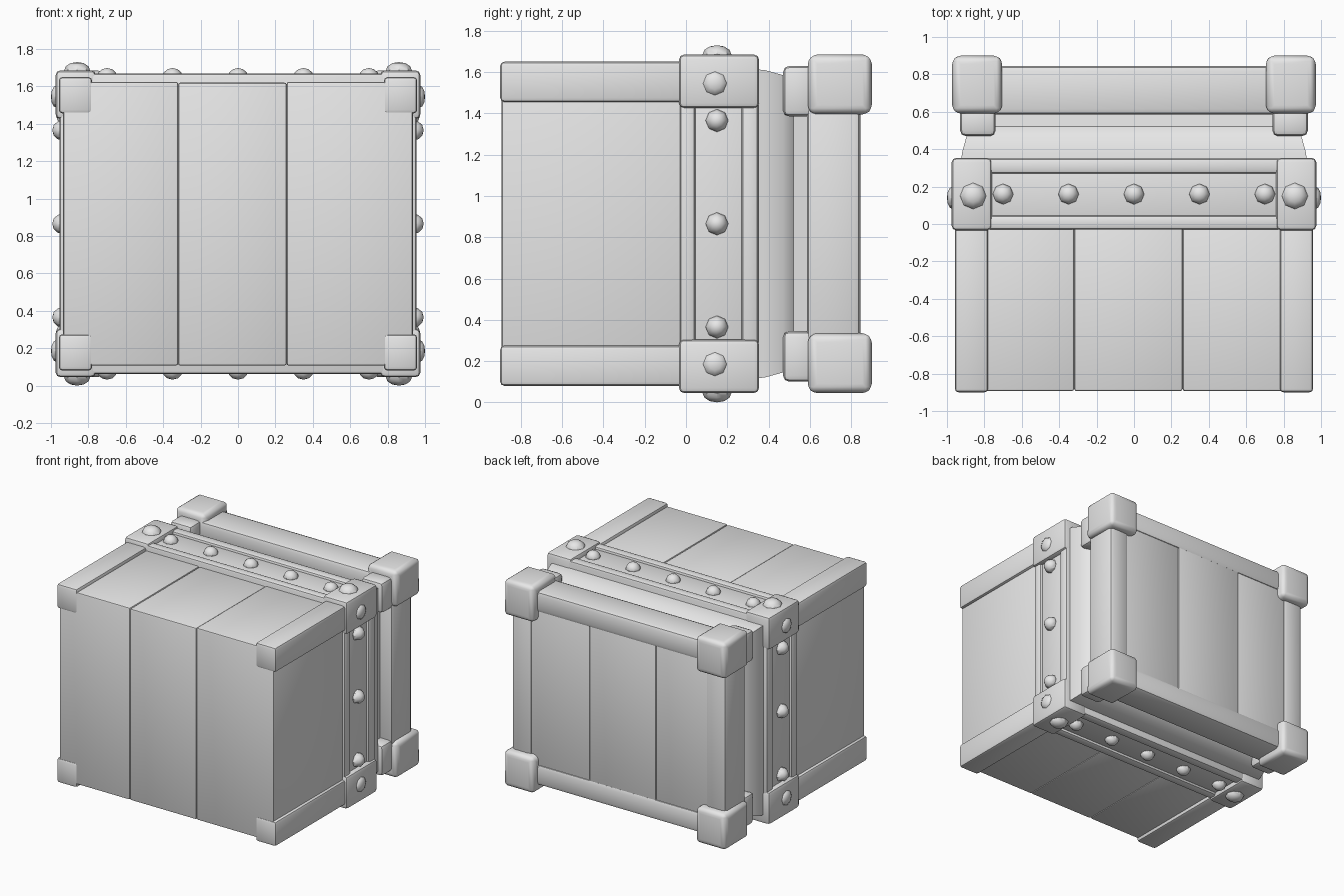
import bpy, bmesh, math
from mathutils import Vector

cube = bpy.data.objects.get("Cube")
if cube:
    bpy.data.objects.remove(cube, do_unlink=True)

GREY = (0.8, 0.8, 0.8, 1.0)
mat = bpy.data.materials.new("plain grey")
mat.use_nodes = True
mat.diffuse_color = GREY
mat.node_tree.nodes["Principled BSDF"].inputs["Base Color"].default_value = GREY

MID = 0.865          # height of the crate's centre
parts = []


def finish(name, bm):
    bmesh.ops.recalc_face_normals(bm, faces=bm.faces)
    mesh = bpy.data.meshes.new(name)
    bm.to_mesh(mesh)
    bm.free()
    mesh.materials.append(mat)
    ob = bpy.data.objects.new(name, mesh)
    bpy.context.collection.objects.link(ob)
    parts.append(ob)
    return ob


def box(name, xs, ys, zs, bevel=0.015, boss=0.0):
    """Rounded box between two limits per axis, with optional raised pads."""
    lo, hi = zip(sorted(xs), sorted(ys), sorted(zs))
    bm = bmesh.new()
    bmesh.ops.create_cube(bm, size=1)
    for v in bm.verts:
        v.co = Vector([(a + b) / 2 + c * (b - a) for a, b, c in zip(lo, hi, v.co)])
    edges = list(bm.edges)
    if boss:
        bmesh.ops.inset_individual(bm, faces=list(bm.faces), thickness=0.05, depth=boss)
    bmesh.ops.bevel(bm, geom=edges, offset=bevel, segments=2, profile=0.5, affect='EDGES')
    finish(name, bm)


def slab(name, half_x, half_z, ys, bevel=0.015):
    box(name, (-half_x, half_x), ys, (MID - half_z, MID + half_z), bevel)


def stud(name, pos, axis, radius, height):
    """Faceted dome pointing along axis."""
    bm = bmesh.new()
    bmesh.ops.create_uvsphere(bm, u_segments=8, v_segments=6, radius=1)
    turn = Vector((0, 0, 1)).rotation_difference(Vector(axis)).to_matrix()
    for v in bm.verts:
        v.co = turn @ Vector((v.co.x * radius, v.co.y * radius, v.co.z * height)) + Vector(pos)
    finish(name, bm)


# front body: three planks wrapping front, top and bottom
seams = (-0.935, -0.32, 0.26, 0.935)
for i, (a, b) in enumerate(zip(seams, seams[1:])):
    box(f"front_plank_{i + 1}", (a, b), (-0.893, 0.02), (0.107, 1.624 - 0.004 * (i % 2)), 0.012)

# edge rails running front to back
for sx, side in ((1, "left"), (-1, "right")):
    for sz, level in ((1, "upper"), (-1, "lower")):
        box(f"front_rail_{level}_{side}", (sx * 0.78, sx * 0.958), (-0.9, 0.02),
            (MID + sz * 0.59, MID + sz * 0.785), 0.02)

# central band: recessed channel between two rims
slab("band_channel", 0.935, 0.783, (0.0, 0.32))
slab("band_rim_front", 0.955, 0.803, (-0.03, 0.045), 0.018)
slab("band_rim_back", 0.955, 0.803, (0.27, 0.35), 0.018)
for sx, side in ((1, "left"), (-1, "right")):
    for sz, level in ((1, "upper"), (-1, "lower")):
        box(f"band_corner_{level}_{side}", (sx * 0.76, sx * 0.975), (-0.034, 0.354),
            (MID + sz * 0.56, MID + sz * 0.82), 0.025)

# studs around the band
for sz, level in ((1, "top"), (-1, "bottom")):
    for i in range(-2, 3):
        stud(f"{level}_stud_{i + 3}", (i * 0.35, 0.16, MID + sz * 0.783), (0, 0, sz), 0.055, 0.05)
    for sx, side in ((1, "left"), (-1, "right")):
        stud(f"{level}_corner_stud_{side}", (sx * 0.86, 0.15, MID + sz * 0.82), (0, 0, sz), 0.07, 0.045)
for sx, side in ((1, "left"), (-1, "right")):
    for i in (-1, 0, 1):
        stud(f"{side}_stud_{i + 2}", (sx * 0.935, 0.15, MID + i * 0.5), (sx, 0, 0), 0.055, 0.058)
    for sz, level in ((1, "upper"), (-1, "lower")):
        stud(f"{side}_corner_stud_{level}", (sx * 0.97, 0.14, MID + sz * 0.68), (sx, 0, 0), 0.06, 0.03)

# collar stepping down into the groove behind the band
bm = bmesh.new()
rings = []
for y, drop in ((0.3, 0.0), (0.38, 0.005), (0.47, 0.03), (0.52, 0.085), (0.64, 0.1)):
    hx, hz = 0.925 - drop, 0.75 - drop
    rings.append([bm.verts.new((sx * hx, y, MID + sz * hz))
                  for sx, sz in ((-1, -1), (1, -1), (1, 1), (-1, 1))])
for r, s in zip(rings, rings[1:]):
    for i in range(4):
        j = (i + 1) % 4
        bm.faces.new((r[i], r[j], s[j], s[i]))
bm.faces.new(rings[0])
bm.faces.new(rings[-1])
finish("collar", bm)

# back frame: panel planks, posts and rails
back_seams = (-0.85, -0.32, 0.26, 0.85)
for i, (a, b) in enumerate(zip(back_seams, back_seams[1:])):
    box(f"back_plank_{i + 1}", (a, b), (0.6, 0.832 + 0.004 * (i % 2)), (0.2, 1.53), 0.01)
for sx, side in ((1, "left"), (-1, "right")):
    box(f"back_post_{side}", (sx * 0.76, sx * 0.935), (0.585, 0.845), (0.2, 1.53), 0.03)
for sz, level in ((1, "upper"), (-1, "lower")):
    box(f"back_rail_{level}", (-0.85, 0.85), (0.585, 0.845),
        (MID + sz * 0.6, MID + sz * 0.765), 0.03)

# corner caps with raised pads, and the joints bridging the groove
for sx, side in ((1, "left"), (-1, "right")):
    for sz, level in ((1, "upper"), (-1, "lower")):
        box(f"corner_cap_{level}_{side}", (sx * 0.715, sx * 0.962), (0.6, 0.89),
            (MID + sz * 0.54, MID + sz * 0.81), 0.02, 0.01)
        box(f"corner_joint_{level}_{side}", (sx * 0.74, sx * 0.93), (0.47, 0.62),
            (MID + sz * 0.52, MID + sz * 0.765), 0.03)

# smooth rounded edges while keeping creases
bpy.ops.object.select_all(action='DESELECT')
for ob in parts:
    ob.select_set(True)
bpy.context.view_layer.objects.active = parts[0]
bpy.ops.object.shade_smooth_by_angle(angle=math.radians(40))
